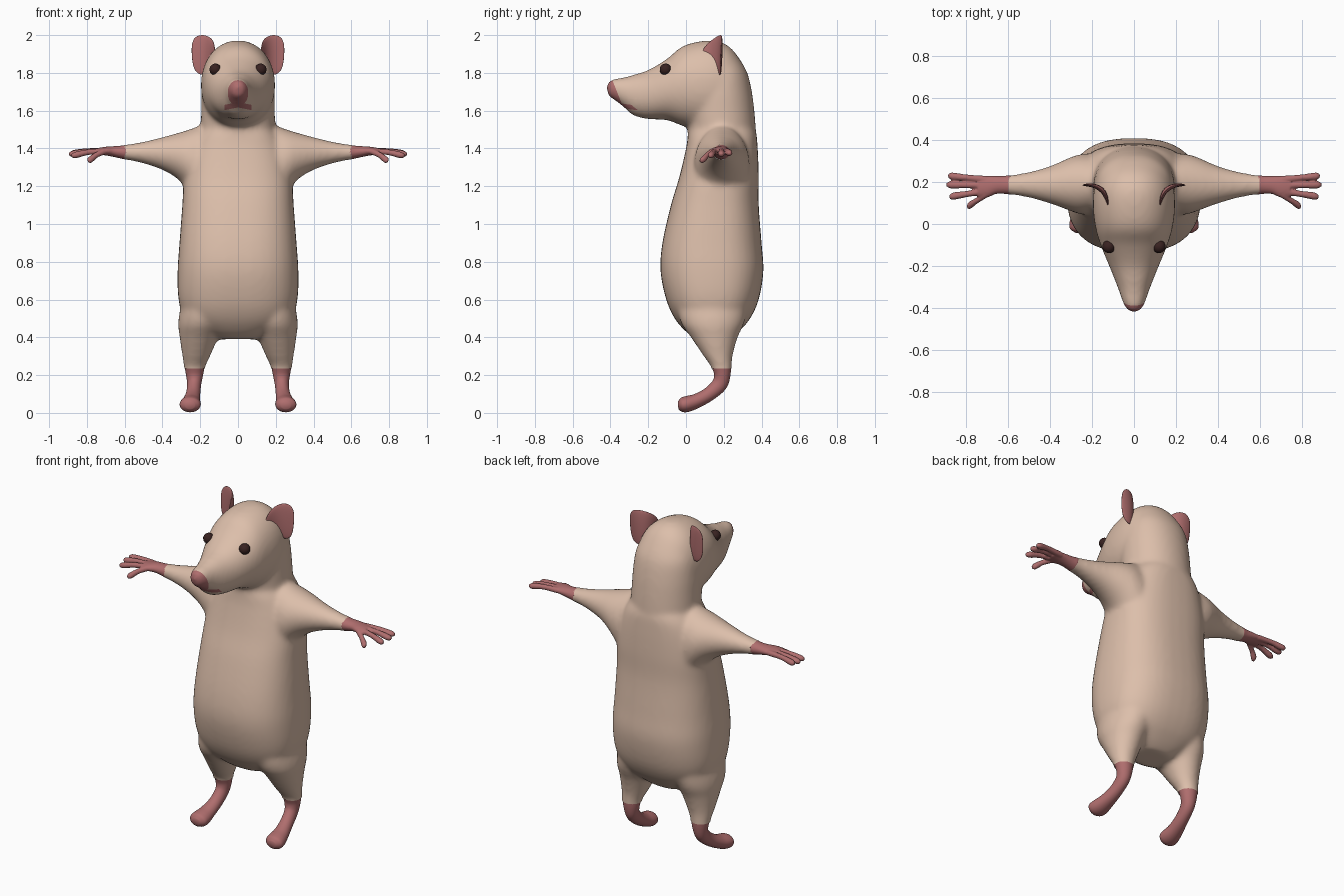
import bpy, bmesh, math
from mathutils import Vector

if "Cube" in bpy.data.objects:
    bpy.data.objects.remove(bpy.data.objects["Cube"], do_unlink=True)

X, Y, Z = Vector((1, 0, 0)), Vector((0, 1, 0)), Vector((0, 0, 1))


def material(name, rgb):
    m = bpy.data.materials.new(name)
    m.use_nodes = True
    m.diffuse_color = (*rgb, 1)
    m.node_tree.nodes["Principled BSDF"].inputs["Base Color"].default_value = (*rgb, 1)
    return m


fur = material("cream fur", (0.72, 0.52, 0.405))
pink = material("pink skin", (0.43, 0.155, 0.155))
dark = material("dark eye", (0.04, 0.016, 0.015))


def refine(rows, steps=4):
    """Catmull-Rom interpolation between the section rows."""
    out = []
    for i in range(len(rows) - 1):
        p = [rows[max(0, min(len(rows) - 1, i + k))] for k in (-1, 0, 1, 2)]
        for s in range(steps):
            t = s / steps
            out.append([0.5 * (2 * b + (c - a) * t + (2 * a - 5 * b + 4 * c - d) * t * t
                               + (3 * b - a - 3 * c + d) * t ** 3) for a, b, c, d in zip(*p)])
    return out + [list(rows[-1])]


def loft(bm, rows, u, normal=None, power=2.0, sides=28):
    """Closed skin over sections (x, y, z, half width along u, half height)."""
    rows = refine(rows)
    rings = []
    for i, r in enumerate(rows):
        c = Vector(r[:3])
        before, after = rows[max(i - 1, 0)], rows[min(i + 1, len(rows) - 1)]
        t = normal or (Vector(after[:3]) - Vector(before[:3])).normalized()
        v = t.cross(u).normalized()
        ring = []
        for k in range(sides):
            a = math.tau * k / sides
            ca, sa = (math.copysign(abs(f) ** (2 / power), f) for f in (math.cos(a), math.sin(a)))
            ring.append(bm.verts.new(c + u * ca * max(r[3], 0.002) + v * sa * max(r[4], 0.002)))
        rings.append(ring)
    for a, b in zip(rings, rings[1:]):
        for k in range(sides):
            n = (k + 1) % sides
            bm.faces.new((a[k], a[n], b[n], b[k]))
    bm.faces.new(rings[0])
    bm.faces.new(rings[-1])


def make(name, bm, mats, voxel=0, smooth=0):
    """Turn a bmesh into a smooth object, optionally fused into one skin."""
    bmesh.ops.recalc_face_normals(bm, faces=bm.faces)
    mesh = bpy.data.meshes.new(name)
    bm.to_mesh(mesh)
    bm.free()
    ob = bpy.data.objects.new(name, mesh)
    bpy.context.collection.objects.link(ob)
    if voxel:
        mod = ob.modifiers.new("fuse", 'REMESH')
        mod.mode, mod.voxel_size = 'VOXEL', voxel
        mod = ob.modifiers.new("soften", 'SMOOTH')
        mod.factor, mod.iterations = 0.5, smooth
        bpy.context.view_layer.update()
        deps = bpy.context.evaluated_depsgraph_get()
        mesh = bpy.data.meshes.new_from_object(ob.evaluated_get(deps))
        ob.modifiers.clear()
        ob.data = mesh
        mesh.name = name
    mesh.materials.clear()
    for m in mats:
        mesh.materials.append(m)
    mesh.shade_smooth()
    return ob


def mirrored(rows, s):
    return [(s * r[0], *r[1:]) for r in rows]


def upright(rows):
    return [(0, (f + b) / 2, z, w, (b - f) / 2) for z, f, b, w in rows]


# Torso and neck: height, front, back, half width
torso = [(0.39, 0.06, 0.23, 0.10), (0.43, 0.0, 0.28, 0.19), (0.5, -0.06, 0.34, 0.28),
         (0.6, -0.105, 0.385, 0.315), (0.75, -0.135, 0.41, 0.32), (0.9, -0.125, 0.40, 0.31),
         (1.1, -0.08, 0.385, 0.295), (1.25, -0.035, 0.385, 0.285), (1.4, 0.0, 0.38, 0.25),
         (1.49, 0.015, 0.37, 0.2), (1.55, 0.05, 0.33, 0.14)]
neck = [(1.3, 0.02, 0.37, 0.2), (1.4, 0.005, 0.375, 0.2), (1.5, 0.01, 0.37, 0.197), (1.6, 0.0, 0.362, 0.195),
        (1.7, 0.0, 0.349, 0.192), (1.8, 0.03, 0.325, 0.177), (1.88, 0.06, 0.28, 0.14)]
# Head: depth, underside, top, half width
head = [(-0.42, 1.705, 1.735, 0.012), (-0.408, 1.675, 1.758, 0.036), (-0.37, 1.65, 1.77, 0.055),
        (-0.32, 1.61, 1.778, 0.072), (-0.28, 1.575, 1.79, 0.087), (-0.2, 1.555, 1.815, 0.119),
        (-0.1, 1.55, 1.875, 0.16), (-0.02, 1.52, 1.94, 0.184), (0.08, 1.5, 1.968, 0.196),
        (0.17, 1.5, 1.968, 0.19), (0.24, 1.5, 1.93, 0.168), (0.3, 1.55, 1.85, 0.12)]
arm = [(0.1, 0.19, 1.28, 0.13, 0.25), (0.2, 0.19, 1.305, 0.145, 0.215), (0.26, 0.19, 1.335, 0.143, 0.165),
       (0.32, 0.19, 1.36, 0.122, 0.122), (0.4, 0.187, 1.373, 0.09, 0.087), (0.5, 0.187, 1.378, 0.062, 0.058),
       (0.6, 0.187, 1.38, 0.047, 0.04), (0.68, 0.187, 1.38, 0.046, 0.038)]
leg = [(0.17, 0.14, 0.72, 0.1, 0.2), (0.193, 0.14, 0.5, 0.122, 0.175), (0.207, 0.15, 0.4, 0.102, 0.124),
       (0.221, 0.17, 0.3, 0.074, 0.077), (0.23, 0.188, 0.24, 0.057, 0.055), (0.23, 0.19, 0.17, 0.054, 0.052)]

bm = bmesh.new()
loft(bm, upright(torso), X, Z, 2.5, 40)
loft(bm, upright(neck), X, Z, 2.1, 40)
loft(bm, [(0, y, (lo + hi) / 2, w, (hi - lo) / 2) for y, lo, hi, w in head], X, Y, 2.1, 40)
for s in (-1, 1):
    loft(bm, mirrored(arm, s), Y, X)
    loft(bm, mirrored(leg, s), X, Z)
body = make("body", bm, [fur, pink], 0.012, 15)

# Trim the wrists and ankles, then cut clean edges for the nose and lips
bm = bmesh.new()
bm.from_mesh(body.data)


def on_muzzle(f):
    c = f.calc_center_median()
    return c.z > 1.58 and c.y < -0.2


def cut(point, normal, faces, trim=False):
    parts = {e for f in faces for e in (f, *f.edges, *f.verts)}
    bmesh.ops.bisect_plane(bm, geom=list(parts), dist=1e-5, plane_co=point, plane_no=normal, clear_outer=trim)


for point, normal in ((X * 0.6, X), (X * -0.6, -X), (Z * 0.235, -Z)):
    cut(point, normal, bm.faces, True)
nose_point, nose_normal = Vector((0, -0.369, 1.71)), Vector((0, 1, 0.4))
slope, lip_low, lip_high, lip_half, groove_half = 0.2, 1.617, 1.645, 0.072, 0.028
cuts = [(nose_point, nose_normal)]
cuts += [(Z * h, Vector((s * slope, 0, 1))) for h in (lip_low, lip_high) for s in (-1, 1)]
cuts += [(X * s * half, X) for half in (lip_half, groove_half) for s in (-1, 1)]
for point, normal in cuts:
    cut(point, normal, [f for f in bm.faces if on_muzzle(f)])
for f in bm.faces:
    c = f.calc_center_median()
    rise = c.z + slope * abs(c.x)
    nose = (c - nose_point).dot(nose_normal) < 0
    lip = abs(c.x) < lip_half and lip_low < rise < lip_high
    groove = abs(c.x) < groove_half and lip_low < rise and c.z < 1.68 and c.y < -0.3
    f.material_index = int(on_muzzle(f) and (nose or lip or groove))
bm.to_mesh(body.data)
bm.free()

palm = [(0.59, 0.187, 1.38, 0.047, 0.04), (0.62, 0.187, 1.381, 0.043, 0.034), (0.66, 0.186, 1.384, 0.043, 0.028),
        (0.7, 0.178, 1.386, 0.051, 0.023), (0.745, 0.175, 1.385, 0.047, 0.017)]
# Fingers: root y, tip x, tip y, tip z
fingers = [(0.212, 0.888, 0.23, 1.375), (0.185, 0.895, 0.187, 1.37),
           (0.158, 0.882, 0.13, 1.362), (0.142, 0.795, 0.082, 1.332)]
foot = [(0.23, 0.188, 0.25, 0.054, 0.052), (0.23, 0.192, 0.2, 0.045, 0.043), (0.232, 0.177, 0.15, 0.037, 0.041),
        (0.238, 0.123, 0.1, 0.038, 0.037), (0.247, 0.06, 0.065, 0.046, 0.038), (0.252, 0.01, 0.048, 0.055, 0.042),
        (0.254, -0.022, 0.042, 0.052, 0.038), (0.254, -0.042, 0.04, 0.025, 0.02)]

for s, side in ((1, "left"), (-1, "right")):
    # Hand
    bm = bmesh.new()
    loft(bm, mirrored(palm, s), Y)
    for root, tx, ty, tz in fingers:
        a, b = Vector((0.705, root, 1.386)), Vector((tx, ty, tz))
        mid = a.lerp(b, 0.5) + Z * 0.006
        path = [(*a, 0.018, 0.017), (*mid, 0.015, 0.015), (*a.lerp(b, 0.88), 0.018, 0.017), (*b, 0.008, 0.008)]
        loft(bm, mirrored(path, s), Y, None, 2, 14)
    make(side + "_hand", bm, [pink], 0.005, 4)

    # Foot
    bm = bmesh.new()
    loft(bm, mirrored(foot, s), X)
    make(side + "_foot", bm, [pink])

    # Ear: a thin cupped leaf facing forward and outward, its tips swept outward
    bm = bmesh.new()
    bmesh.ops.create_uvsphere(bm, u_segments=32, v_segments=20, radius=1)
    across, facing = Vector((0.77, 0.64, 0)), Vector((0.64, -0.77, 0))
    for v in bm.verts:
        u, d, w = v.co
        t = u + 0.4 * w * w
        depth = 0.012 * d + 0.04 * t * t - 0.03
        p = Vector((0.178, 0.143, 1.895)) + across * t * 0.078 * (1 + 0.1 * w) + facing * depth + Z * w * 0.105
        v.co = (s * p.x, p.y, p.z)
    make(side + "_ear", bm, [pink])

    # Eye
    bm = bmesh.new()
    bmesh.ops.create_uvsphere(bm, u_segments=24, v_segments=16, radius=0.031)
    bmesh.ops.translate(bm, verts=bm.verts, vec=(s * 0.12, -0.108, 1.818))
    make(side + "_eye", bm, [dark])
